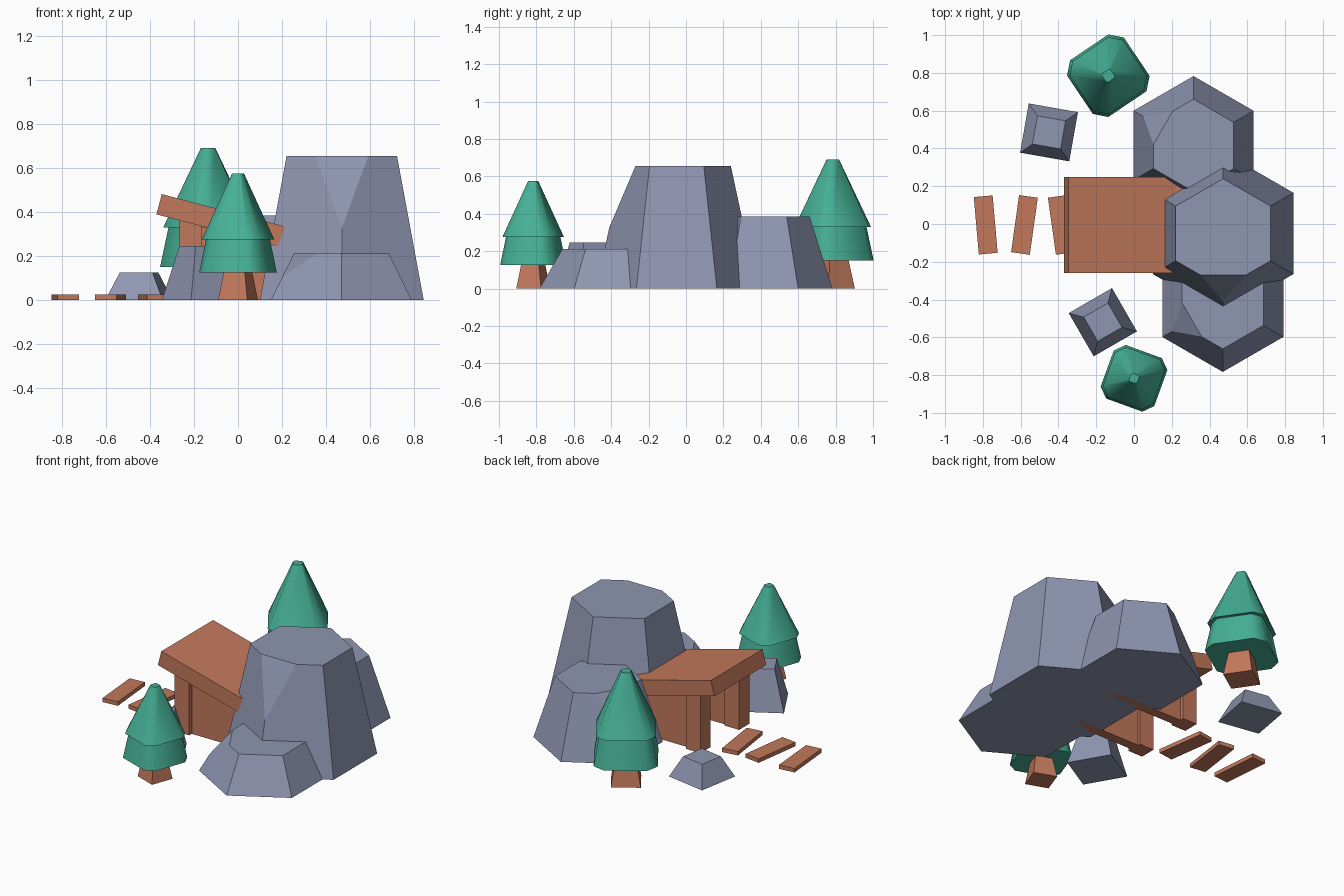
import bpy, bmesh, math
from mathutils import Vector, Matrix

if "Cube" in bpy.data.objects:
    bpy.data.objects.remove(bpy.data.objects["Cube"])


def material(name, rgb):
    m = bpy.data.materials.new(name)
    m.diffuse_color = (*rgb, 1)
    m.use_nodes = True
    m.node_tree.nodes["Principled BSDF"].inputs["Base Color"].default_value = m.diffuse_color
    return m


STONE = material("grey stone", (0.275, 0.305, 0.44))
LEAF = material("pine green", (0.06, 0.43, 0.30))
WOOD = material("brown wood", (0.54, 0.19, 0.105))


def finish(bm, name, mat, smooth=None):
    bmesh.ops.recalc_face_normals(bm, faces=bm.faces[:])
    me = bpy.data.meshes.new(name)
    bm.to_mesh(me)
    bm.free()
    me.materials.append(mat)
    if smooth:
        me.shade_smooth()
        me.set_sharp_from_angle(angle=math.radians(smooth))
    ob = bpy.data.objects.new(name, me)
    bpy.context.collection.objects.link(ob)
    return ob


def polar(x, y, z, r, deg):
    a = math.radians(deg)
    return Vector((x + r * math.cos(a), y + r * math.sin(a), z))


def frustum(x, y, z0, z1, r0, r1, angles):
    """Closed tapered prism with corners at the given angles."""
    bm = bmesh.new()
    low = [bm.verts.new(polar(x, y, z0, r0, a)) for a in angles]
    top = [bm.verts.new(polar(x, y, z1, r1, a)) for a in angles]
    n = len(angles)
    bm.faces.new(low)
    bm.faces.new(top)
    for i in range(n):
        j = (i + 1) % n
        bm.faces.new((low[i], low[j], top[j], top[i]))
    return bm


def boulder(name, x, y, h, r0, r1, chip):
    """Six-sided boulder with one upper corner chipped off."""
    bm = frustum(x, y, 0, h, r0, r1, [30 + 60 * i for i in range(6)])
    corner = polar(x, y, h, r1, chip)
    p = corner.lerp(polar(x, y, h, r1, chip - 60), 0.48)
    q = corner.lerp(polar(x, y, h, r1, chip + 60), 0.48)
    s = corner.lerp(polar(x, y, 0, r0, chip), 0.5)
    n = (q - p).cross(s - p).normalized()
    if n.dot(corner - p) < 0:
        n = -n
    bmesh.ops.bisect_plane(bm, geom=bm.verts[:] + bm.edges[:] + bm.faces[:],
                           dist=1e-5, plane_co=p, plane_no=n, clear_outer=True)
    bmesh.ops.holes_fill(bm, edges=[e for e in bm.edges if e.is_boundary])
    finish(bm, name, STONE)


def box(name, center, size, axis="Z", deg=0):
    bm = bmesh.new()
    bmesh.ops.create_cube(bm, size=1)
    bm.transform(Matrix.Translation(center)
                 @ Matrix.Rotation(math.radians(deg), 4, axis)
                 @ Matrix.Diagonal((*size, 1)))
    finish(bm, name, WOOD)


def tree(name, x, y, s, turn):
    square = [turn + 90 * i for i in range(4)]
    bevelled = [a + d for a in square for d in (-11, 11)]
    finish(frustum(x, y, 0, 0.15 * s, 0.1 * s, 0.066 * s, square),
           name + "_trunk", WOOD)
    finish(frustum(x, y, 0.125 * s, 0.285 * s, 0.182 * s, 0.148 * s, bevelled),
           name + "_lower_foliage", LEAF, 50)
    finish(frustum(x, y, 0.275 * s, 0.575 * s, 0.17 * s, 0.028 * s, bevelled),
           name + "_upper_foliage", LEAF, 50)


# Large boulders
boulder("main_boulder", 0.472, -0.05, 0.655, 0.43, 0.29, 270)
boulder("back_boulder", 0.315, 0.416, 0.385, 0.367, 0.245, 150)
boulder("front_boulder", 0.47, -0.413, 0.212, 0.37, 0.248, 210)

# Small four-sided stones
for name, x, y, h, r0, r1, turn in (
        ("low_stone", -0.45, 0.485, 0.125, 0.187, 0.107, -10),
        ("tall_stone", -0.165, -0.52, 0.246, 0.187, 0.105, 30)):
    finish(frustum(x, y, 0, h, r0, r1, [turn + 45 + 90 * i for i in range(4)]),
           name, STONE)

# Trees
tree("front_tree", 0.0, -0.817, 1.0, 25)
tree("back_tree", -0.136, 0.785, 1.2, -11)

# Wooden entrance: sloping roof, posts and side walls
box("roof", (-0.076, -0.005, 0.361), (0.585, 0.51, 0.095), "Y", 14.7)
for side, s in (("front", -1), ("back", 1)):
    box(side + "_post", (-0.215, s * 0.19 - 0.005, 0.185), (0.1, 0.1, 0.37))
    box(side + "_wall", (0.06, s * 0.185 - 0.005, 0.165), (0.45, 0.06, 0.33))

# Path planks
for i, (x, deg) in enumerate(((-0.785, 5), (-0.58, -8), (-0.385, 8))):
    box(f"path_plank_{i + 1}", (x, -0.005, 0.0125), (0.1, 0.305, 0.025), "Z", deg)
